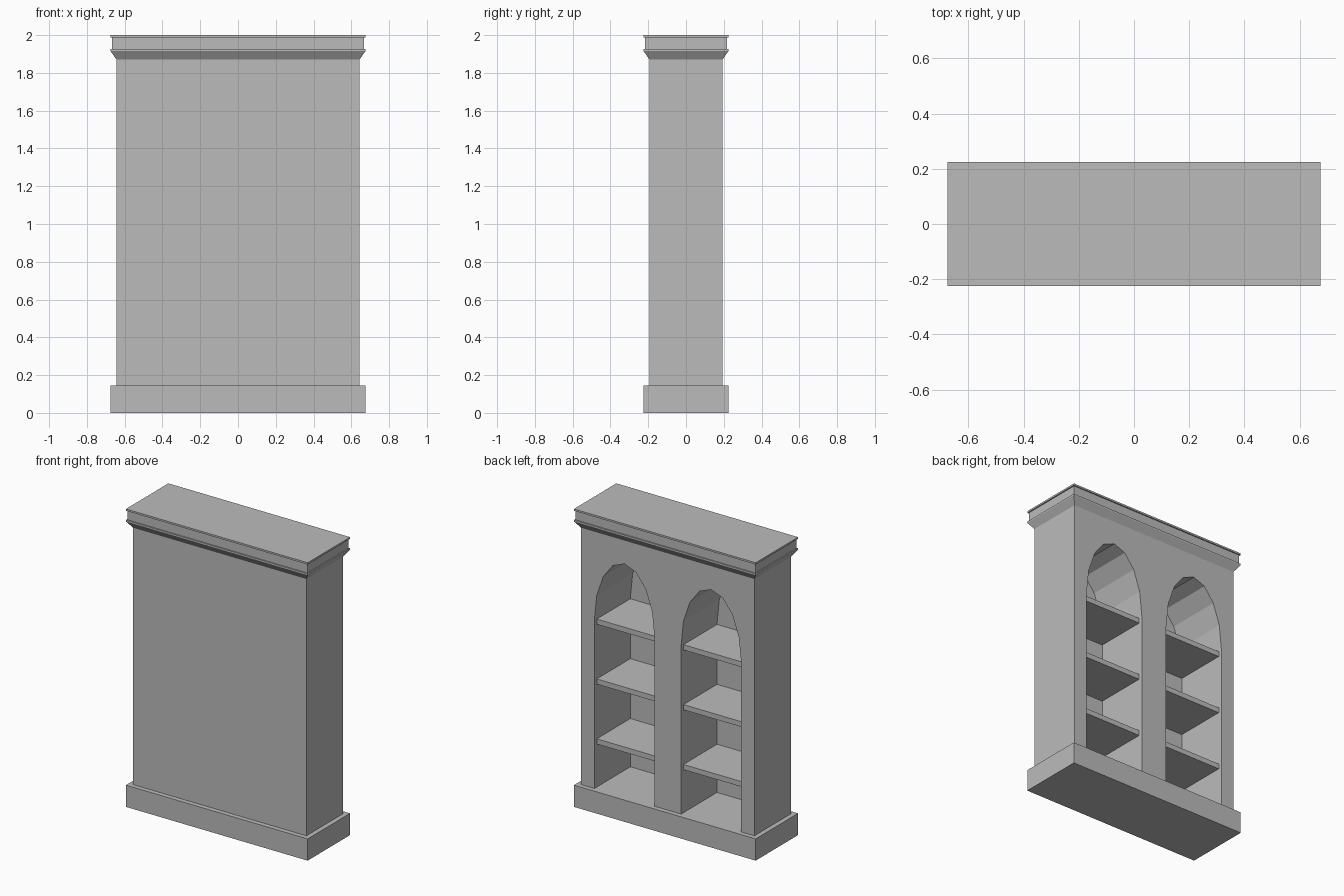
import bpy
import bmesh
import math

old = bpy.data.objects.get("Cube")
if old:
    bpy.data.objects.remove(old, do_unlink=True)

HALF_W, HALF_D = 0.643, 0.193      # cabinet body half sizes
BASE_TOP, BODY_TOP = 0.146, 1.87
OPEN_X, OPEN_HALF = 0.322, 0.223   # niche centre and half width
SPRING, RISE = 1.28, 0.433         # arch start and height
BACK_Y = -HALF_D + 0.005           # inner face of the closed panel

grey = bpy.data.materials.new("plain_grey")
grey.use_nodes = True
colour = (0.5, 0.5, 0.5, 1)
grey.diffuse_color = colour
grey.node_tree.nodes["Principled BSDF"].inputs["Base Color"].default_value = colour


def finish(name, bm):
    bmesh.ops.recalc_face_normals(bm, faces=bm.faces)
    mesh = bpy.data.meshes.new(name)
    bm.to_mesh(mesh)
    bm.free()
    mesh.materials.append(grey)
    obj = bpy.data.objects.new(name, mesh)
    bpy.context.collection.objects.link(obj)
    return obj


def loft(name, rings):
    """Skin a list of equal-length closed rings and cap both ends."""
    bm = bmesh.new()
    loops = [[bm.verts.new(p) for p in ring] for ring in rings]
    n = len(loops[0])
    for a, b in zip(loops, loops[1:]):
        for i in range(n):
            j = (i + 1) % n
            bm.faces.new((a[i], a[j], b[j], b[i]))
    bm.faces.new(loops[0])
    bm.faces.new(loops[-1])
    return finish(name, bm)


def rect(x0, x1, y0, y1, z):
    return [(x0, y0, z), (x1, y0, z), (x1, y1, z), (x0, y1, z)]


def stacked(name, profile):
    """Rectangular moulding from (outset, height) steps around the body."""
    return loft(name, [rect(-HALF_W - o, HALF_W + o, -HALF_D - o, HALF_D + o, z)
                       for o, z in profile])


def arch(cx, y):
    pts = [(cx - OPEN_HALF, y, 0.1), (cx + OPEN_HALF, y, 0.1)]
    for i in range(9):
        a = math.pi * i / 8
        pts.append((cx + OPEN_HALF * math.cos(a), y, SPRING + RISE * math.sin(a)))
    return pts


# Plinth, its top is also the niche floor
stacked("plinth", [(0.032, 0), (0.032, BASE_TOP)])

# Cabinet body with two arched niches cut from the open side
body = stacked("cabinet_body", [(0, BASE_TOP), (0, BODY_TOP)])
cutters = []
for side, sign in (("left", 1), ("right", -1)):
    cutter = loft(side + "_niche_cutter",
                  [arch(sign * OPEN_X, BACK_Y), arch(sign * OPEN_X, HALF_D + 0.1)])
    cutter.hide_render = True
    cutters.append(cutter)
    mod = body.modifiers.new(side + "_niche", 'BOOLEAN')
    mod.operation = 'DIFFERENCE'
    mod.solver = 'EXACT'
    mod.object = cutter
bpy.context.view_layer.update()
deps = bpy.context.evaluated_depsgraph_get()
cut_mesh = bpy.data.meshes.new_from_object(body.evaluated_get(deps))
body.modifiers.clear()
body.data = cut_mesh
for cutter in cutters:
    bpy.data.objects.remove(cutter, do_unlink=True)

# Three shelves in each niche
for side, sign in (("left", 1), ("right", -1)):
    x0, x1 = sign * OPEN_X - OPEN_HALF, sign * OPEN_X + OPEN_HALF
    for i in range(3):
        top = 0.47 + 0.402 * i
        loft(f"{side}_shelf_{i + 1}",
             [rect(x0, x1, BACK_Y, HALF_D - 0.025, z) for z in (top - 0.035, top)])

# Flared cornice with a recessed band and thin cap
stacked("cornice", [(0, BODY_TOP), (0.032, 1.916), (0.032, 1.926), (0.024, 1.926),
                    (0.024, 1.988), (0.032, 1.988), (0.032, 2.0)])
